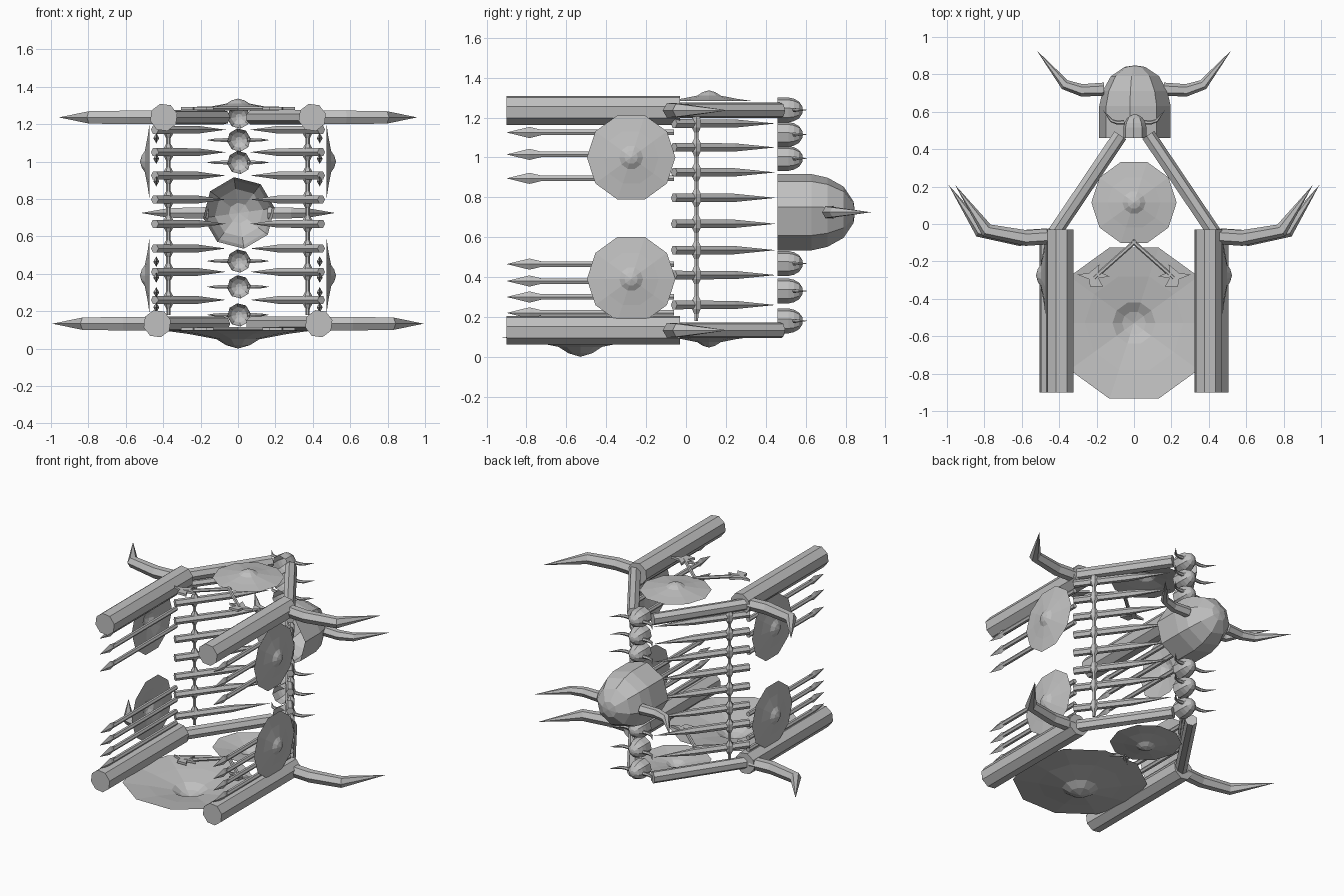
import bpy, bmesh, math
from mathutils import Vector

if "Cube" in bpy.data.objects:
    bpy.data.objects.remove(bpy.data.objects["Cube"])

mat = bpy.data.materials.new("weathered grey")
mat.diffuse_color = (0.53, 0.53, 0.53, 1)
mat.use_nodes = True
mat.node_tree.nodes["Principled BSDF"].inputs["Base Color"].default_value = mat.diffuse_color


def finish(bm, name):
    bmesh.ops.remove_doubles(bm, verts=bm.verts, dist=0.0004)
    bmesh.ops.recalc_face_normals(bm, faces=bm.faces)
    me = bpy.data.meshes.new(name)
    bm.to_mesh(me)
    bm.free()
    me.materials.append(mat)
    ob = bpy.data.objects.new(name, me)
    bpy.context.collection.objects.link(ob)
    return ob


def tube(name, pts, radii, sides=8, turn=0.0, caps=(True, True), flat=1.0):
    """Sweep a polygon along a path; a zero radius makes a point."""
    pts = [Vector(p) for p in pts]
    bm = bmesh.new()
    rings = []
    for i, p in enumerate(pts):
        d = Vector()
        if i > 0:
            d += (p - pts[i - 1]).normalized()
        if i < len(pts) - 1:
            d += (pts[i + 1] - p).normalized()
        d.normalize()
        ref = Vector((0, 0, 1)) if abs(d.z) < 0.9 else Vector((0, 1, 0))
        u = d.cross(ref).normalized()
        v = u.cross(d)
        r = max(radii[i], 0.0001)
        ring = []
        for k in range(sides):
            a = turn + 2 * math.pi * k / sides
            ring.append(bm.verts.new(p + u * (math.cos(a) * r * flat) + v * (math.sin(a) * r)))
        rings.append(ring)
    for a, b in zip(rings, rings[1:]):
        for k in range(sides):
            j = (k + 1) % sides
            bm.faces.new((a[k], a[j], b[j], b[k]))
    if caps[0] and radii[0] > 0:
        bm.faces.new(rings[0])
    if caps[1] and radii[-1] > 0:
        bm.faces.new(rings[-1])
    return finish(bm, name)


def shield(name, centre, axis, R):
    """Thin ten-sided dished shield with a pointed boss."""
    c, n = Vector(centre), Vector(axis)
    h = R * 0.235
    prof = [(R, 0), (R * 0.62, 0.22), (R * 0.27, 0.5), (R * 0.15, 0.82), (0, 1)]
    tube(name, [c + n * h * t for r, t in prof], [r for r, t in prof], 10, 0.0, (False, False))


def helmet(name, z, s):
    """Hollow dome pointing backwards with a horn on each side."""
    prof = [(.193, 0), (.193, .17), (.175, .25), (.13, .33), (.055, .38), (0, .388)]
    tube(name, [(0.005, .46 + y * s, z) for r, y in prof], [r * s for r, y in prof],
         8, math.radians(8), (False, False))
    for m in (-1, 1):
        path = [(.16, .26), (.28, .255), (.37, .285), (.52, .468)]
        tube(name + "_horn", [(m * x * s, .46 + y * s, z) for x, y in path],
             [.036 * s, .033 * s, .028 * s, 0], 6)


def axe(name, m, z):
    """Small axe lying flat: thin handle and plate head."""
    tube(name + "_handle", [(m * -.01, -.09, z), (m * .215, -.29, z)], [.012, .012], 6)
    outline = [(.305, -.27), (.24, -.262), (.185, -.215), (.19, -.255), (.13, -.28),
               (.19, -.29), (.165, -.335), (.235, -.335), (.24, -.295)]
    bm = bmesh.new()
    f = bm.faces.new([bm.verts.new((m * x, y, z - .008)) for x, y in outline])
    ext = bmesh.ops.extrude_face_region(bm, geom=[f])
    bmesh.ops.translate(bm, vec=(0, 0, .016),
                        verts=[e for e in ext["geom"] if isinstance(e, bmesh.types.BMVert)])
    finish(bm, name + "_head")


rib_z = [.26, .41, .535, .667, .797, .925, 1.05, 1.17]
spear_z = [.22, .30, .38, .465, .895, 1.015, 1.125]

for m in (-1, 1):
    for z, x, label in ((.133, .432, "lower"), (1.236, .397, "upper")):
        # heavy log running to the front
        tube(label + "_log", [(m * x, -.9, z), (m * x, -.03, z)], [.075, .075], 8,
             math.radians(15))
        # slanted log to the back
        tube(label + "_back_beam", [(m * .425, -.045, z), (m * .075, .475, z)], [.04, .04], 7)
        # corner horn
        path = [(.03, -.065), (.18, -.075), (.39, -.035), (.56, .21)]
        tube(label + "_corner_horn", [(m * (x + dx), y, z) for dx, y in path],
             [.042, .042, .038, 0], 6)
    # sharpened stakes forming the walls
    for z in rib_z:
        a, b = Vector((m * .445, -.06, z)), Vector((m * .065, .45, z))
        tube("wall_stake", [a, a.lerp(b, .58), b], [.025, .024, 0], 6)
    # vertical rope with lashings at each stake
    pts, rad = [(m * .372, .052, .18)], [.01]
    for z in rib_z:
        for dz, r in ((-.045, .012), (-.02, .026), (.02, .026), (.045, .012)):
            pts.append((m * .372, .052, z + dz))
            rad.append(r)
    pts.append((m * .372, .052, 1.225))
    rad.append(.01)
    tube("rope_lashing", pts, rad, 6)
    # spears pointing to the front
    for z in spear_z:
        x = m * .437
        tube("spear_shaft", [(x, -.06, z), (x, -.76, z)], [.016, .016], 6)
        tube("spear_head", [(x, -.71, z), (x, -.785, z), (x, -.9, z)], [.01, .028, 0], 4,
             0.0, flat=.55)
    # side shields
    for z in (.39, 1.0):
        shield("side_shield", (m * .472, -.275, z), (m, 0, 0), .222)
    # axes on floor and roof
    axe("floor_axe", m, .105)
    axe("roof_axe", m, 1.283)

# floor and roof shields
shield("floor_shield_large", (0, -.53, .1), (0, 0, -1), .425)
shield("floor_shield_small", (0, .115, .1), (0, 0, -1), .228)
shield("roof_shield", (0, .115, 1.283), (0, 0, 1), .228)

# column of helmets at the back
helmet("large_helmet", .725, 1.0)
for z in (.18, .33, .468, .995, 1.115, 1.238):
    helmet("small_helmet", z, .325)
